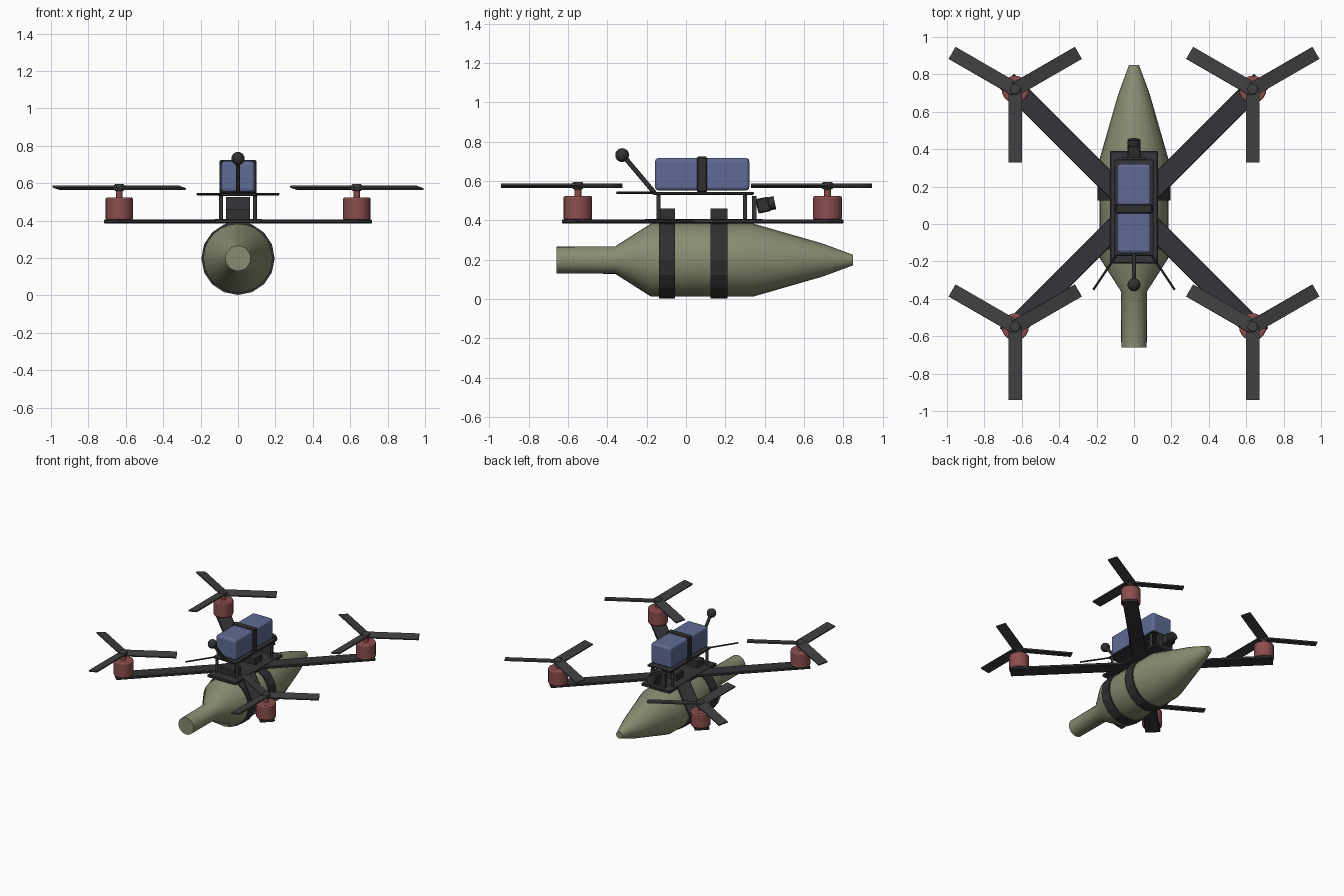
import bpy, math
from mathutils import Vector, Matrix

if "Cube" in bpy.data.objects:
    bpy.data.objects.remove(bpy.data.objects["Cube"])

def mat(name, rgb):
    m = bpy.data.materials.new(name)
    m.diffuse_color = (*rgb, 1)
    m.use_nodes = True
    m.node_tree.nodes["Principled BSDF"].inputs["Base Color"].default_value = m.diffuse_color
    return m

DARK = mat("dark_carbon", (0.035, 0.034, 0.04))
BLACK = mat("black_rubber", (0.03, 0.03, 0.03))
BLADE = mat("blade_grey", (0.05, 0.05, 0.05))
RED = mat("motor_red", (0.26, 0.075, 0.075))
BLUE = mat("battery_blue", (0.115, 0.145, 0.29))
GREEN = mat("olive", (0.25, 0.265, 0.165))

def finish(o, name, m, bevel=0, seg=2, smooth=False):
    o.name = name
    o.data.materials.append(m)
    if bevel:
        b = o.modifiers.new("bevel", 'BEVEL')
        b.width, b.segments, b.limit_method = bevel, seg, 'ANGLE'
    if smooth:
        bpy.ops.object.shade_smooth_by_angle(angle=math.radians(35))
    return o

def box(name, x, y, z, m, bevel=0, seg=2, rot=(0, 0, 0)):
    """Box from (min, max) ranges, rotated about its centre."""
    bpy.ops.mesh.primitive_cube_add(size=1)
    o = bpy.context.object
    o.data.transform(Matrix.Diagonal((x[1] - x[0], y[1] - y[0], z[1] - z[0], 1)))
    o.location = [(r[0] + r[1]) / 2 for r in (x, y, z)]
    o.rotation_euler = rot
    return finish(o, name, m, bevel, seg)

def rod(name, a, b, r, m, sides=12, bevel=0):
    """Cylinder between two points."""
    a, b = Vector(a), Vector(b)
    bpy.ops.mesh.primitive_cylinder_add(vertices=sides, radius=r, depth=(b - a).length,
                                        location=(a + b) / 2)
    o = bpy.context.object
    o.rotation_euler = (b - a).to_track_quat('Z', 'Y').to_euler()
    return finish(o, name, m, bevel, 2, True)

def lathe(name, profile, sides, m, z):
    """Closed solid of revolution about the y axis from (y, radius) pairs."""
    verts, faces, n = [], [], len(profile)
    for y, r in profile:
        for i in range(sides):
            t = 2 * math.pi * i / sides
            verts.append((r * math.cos(t), y, z + r * math.sin(t)))
    for k in range(n - 1):
        for i in range(sides):
            j = (i + 1) % sides
            faces.append((k * sides + i, (k + 1) * sides + i, (k + 1) * sides + j, k * sides + j))
    faces.append(tuple(range(sides)))
    faces.append(tuple(reversed(range((n - 1) * sides, n * sides))))
    me = bpy.data.meshes.new(name)
    me.from_pydata(verts, [], faces)
    o = bpy.data.objects.new(name, me)
    bpy.context.collection.objects.link(o)
    bpy.ops.object.select_all(action='DESELECT')
    o.select_set(True)
    bpy.context.view_layer.objects.active = o
    return finish(o, name, m, 0, 2, sides > 20)

# Slung payload body
lathe("payload_body", [(-0.66, 0.068), (-0.36, 0.07), (-0.18, 0.185), (0.345, 0.185),
                       (0.695, 0.084), (0.85, 0.027)], 24, GREEN, 0.198)

# Straps around the payload with their blocks above the frame
for i, (y0, y1) in enumerate([(-0.137, -0.055), (0.125, 0.21)]):
    lathe(f"payload_strap_{i}", [(y0, 0.196), (y1, 0.196)], 16, BLACK, 0.198)
    box(f"strap_block_{i}", (-0.065, 0.065), (y0, y1), (0.38, 0.46), BLACK)

# Frame plates and posts
CY = 0.085
box("bottom_plate", (-0.128, 0.128), (-0.21, 0.39), (0.386, 0.408), DARK, 0.004, 1)
box("top_plate", (-0.105, 0.105), (-0.17, 0.345), (0.53, 0.545), DARK, 0.004, 1)
for sx in (-1, 1):
    for y in (-0.14, 0.3):
        rod("frame_post", (sx * 0.09, y, 0.40), (sx * 0.09, y, 0.535), 0.011, DARK)

# Arms, motors and propellers
for sx in (-1, 1):
    for sy in (-1, 1):
        mx, my = sx * 0.635, CY + sy * 0.635
        length = 0.68 * math.sqrt(2)
        ang = math.atan2(sy, sx)
        c = (sx * 0.34, CY + sy * 0.34)
        box("arm", (c[0] - length / 2, c[0] + length / 2), (c[1] - 0.055, c[1] + 0.055),
            (0.385, 0.405), DARK, 0.004, 1, (0, 0, ang))
        rod("motor", (mx, my, 0.403), (mx, my, 0.523), 0.073, RED, 20, 0.008)
        rod("motor_shaft", (mx, my, 0.52), (mx, my, 0.565), 0.018, RED)
        rod("propeller_hub", (mx, my, 0.558), (mx, my, 0.595), 0.028, BLADE, 16, 0.008)
        for k in range(3):
            o = box("propeller_blade", (0, 0.39), (-0.037, 0.037), (-0.005, 0.005), BLADE)
            o.data.transform(Matrix.Translation((0.195, 0, 0)))
            o.location = (mx, my, 0.575)
            o.rotation_euler = (math.radians(10), 0, math.radians(30 + 120 * k))

# Battery and its strap
box("battery", (-0.09, 0.09), (-0.157, 0.322), (0.552, 0.717), BLUE, 0.018, 3)
box("battery_strap", (-0.098, 0.098), (0.056, 0.108), (0.543, 0.724), BLACK, 0.006, 1)

# Tilted camera on its mount
box("camera_mount", (-0.065, 0.065), (0.335, 0.358), (0.405, 0.525), DARK)
box("camera", (-0.035, 0.035), (0.36, 0.425), (0.44, 0.515), BLACK, 0.006, 1, (math.radians(12), 0, 0))
rod("camera_lens", (0, 0.41, 0.481), (0, 0.452, 0.49), 0.034, BLACK, 16)

# Antennas
rod("video_antenna_stem", (0, -0.16, 0.54), (0, -0.32, 0.73), 0.012, BLACK)
bpy.ops.mesh.primitive_uv_sphere_add(segments=16, ring_count=10, radius=0.035, location=(0, -0.325, 0.732))
finish(bpy.context.object, "video_antenna_tip", BLACK, smooth=True)
for sx in (-1, 1):
    rod("receiver_antenna", (sx * 0.09, -0.16, 0.54), (sx * 0.218, -0.352, 0.54), 0.006, BLACK, 8)
